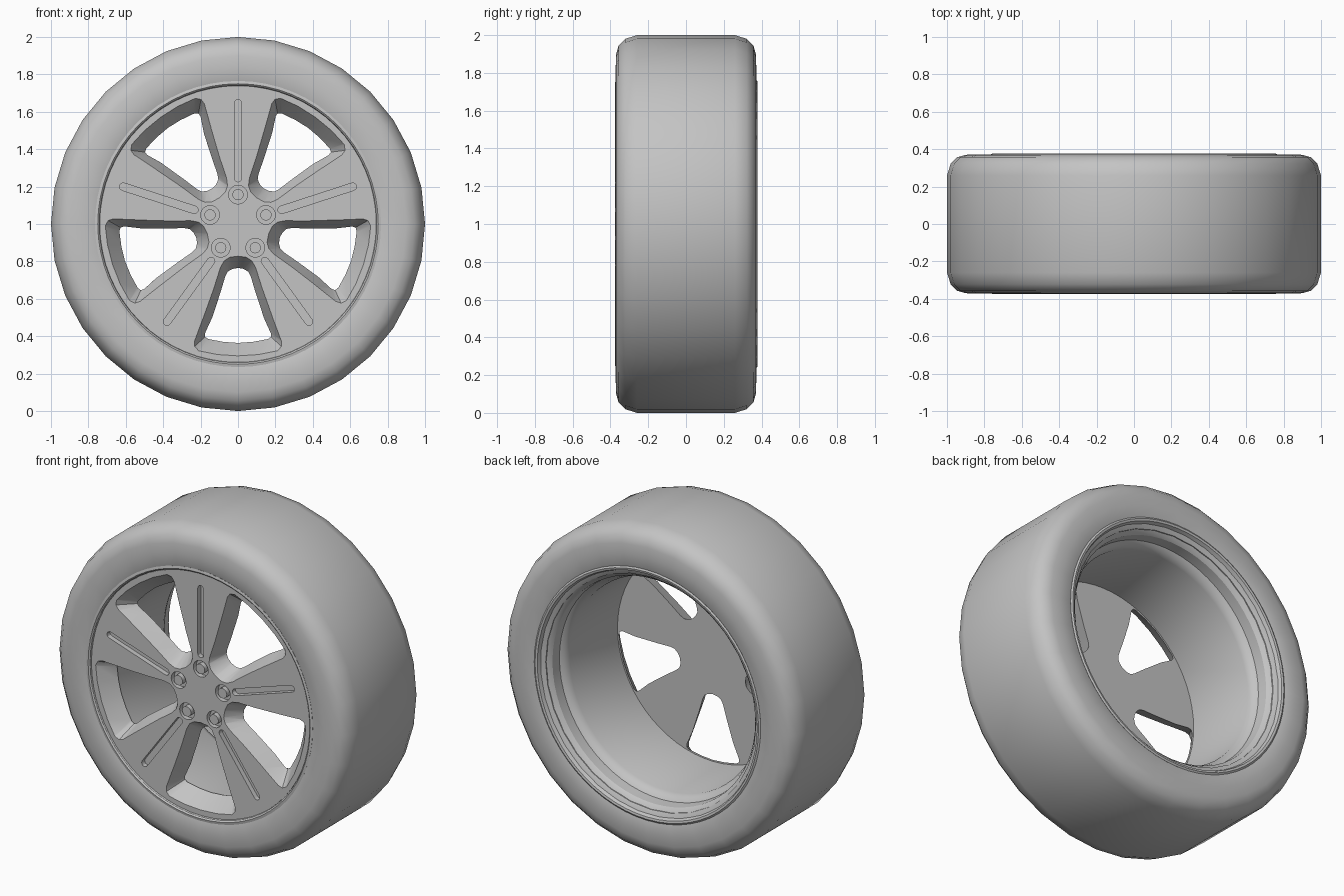
import bpy
import bmesh
from math import sin, cos, pi, radians
from mathutils import Vector, Matrix

if "Cube" in bpy.data.objects:
    bpy.data.objects.remove(bpy.data.objects["Cube"], do_unlink=True)

# One plain grey for the whole wheel
grey = bpy.data.materials.new("plain grey")
grey.use_nodes = True
GREY = (0.55, 0.55, 0.55, 1)
grey.diffuse_color = GREY
grey.node_tree.nodes["Principled BSDF"].inputs["Base Color"].default_value = GREY

HUB = Vector((0, 0, 1))
SPOKES = [radians(90 + 72 * k) for k in range(5)]
FACE_Y, BACK_Y = -0.36, -0.26


def finish(bm, name):
    bmesh.ops.recalc_face_normals(bm, faces=bm.faces)
    mesh = bpy.data.meshes.new(name)
    bm.to_mesh(mesh)
    bm.free()
    mesh.materials.append(grey)
    obj = bpy.data.objects.new(name, mesh)
    obj.location = HUB
    bpy.context.collection.objects.link(obj)
    return obj


def smooth(obj, angle=30):
    bpy.ops.object.select_all(action="DESELECT")
    obj.select_set(True)
    bpy.context.view_layer.objects.active = obj
    bpy.ops.object.shade_smooth_by_angle(angle=radians(angle))


def bridge(bm, a, b):
    for i in range(len(a)):
        j = (i + 1) % len(a)
        bm.faces.new((a[i], a[j], b[j], b[i]))


def lathe(name, profile, segments):
    """Turn a closed (radius, y) profile around the axle."""
    bm = bmesh.new()
    rings = []
    for s in range(segments):
        t = 2 * pi * s / segments
        rings.append([bm.verts.new((r * cos(t), y, r * sin(t))) for r, y in profile])
    for s in range(segments):
        bridge(bm, rings[s], rings[(s + 1) % segments])
    return finish(bm, name)


def prism(bm, front, back, y0, y1, angle):
    """Loft two (side, radius) outlines along y, pointing outward at an angle."""
    out = Vector((cos(angle), 0, sin(angle)))
    side = Vector((sin(angle), 0, -cos(angle)))
    loops = []
    for outline, y in ((front, y0), (back, y1)):
        loops.append([bm.verts.new(out * r + side * u + Vector((0, y, 0)))
                      for u, r in outline])
    bridge(bm, *loops)
    bm.faces.new(loops[0])
    bm.faces.new(loops[1])


def mirrored(half):
    return half + [(-u, r) for u, r in reversed(half) if u > 0]


def circle(radius, centre, n):
    return [(radius * cos(2 * pi * i / n), centre + radius * sin(2 * pi * i / n))
            for i in range(n)]


def slot(width, r0, r1, n=6):
    top = [(width * cos(pi * i / n), r1 + width * sin(pi * i / n)) for i in range(n + 1)]
    return top + [(-u, r0 + r1 - r) for u, r in top]


# Tyre: flat tread, rounded shoulders, plain sidewalls
half_tyre = [(0.71, 0.34), (0.765, 0.37), (0.84, 0.372), (0.90, 0.37),
             (0.945, 0.357), (0.98, 0.322), (1.0, 0.26)]
smooth(lathe("tyre", half_tyre + [(r, -y) for r, y in reversed(half_tyre)], 32))

# Rim: front lip, barrel and stepped rear lip
rim_profile = [
    (0.735, -0.34), (0.742, -0.368), (0.75, -0.375), (0.765, -0.372),
    (0.74, -0.3), (0.72, 0.3), (0.765, 0.372), (0.755, 0.378), (0.742, 0.375),
    (0.73, 0.345), (0.70, 0.33), (0.685, 0.31), (0.68, 0.25), (0.66, 0.235),
    (0.645, 0.2), (0.645, -0.265), (0.735, -0.265)]
smooth(lathe("rim", rim_profile, 64))

# Spoked face: a solid disc that the openings are cut from
bm = bmesh.new()
disc = circle(0.738, 0, 64)
prism(bm, disc, disc, FACE_Y, BACK_Y, 0)
spokes = finish(bm, "spoked_face")

# Cutters: tapered windows, spoke grooves and nut pockets
window_front = mirrored([(0, 0.172), (0.045, 0.178), (0.075, 0.198), (0.095, 0.235),
                         (0.128, 0.34), (0.185, 0.5), (0.232, 0.625), (0.232, 0.655),
                         (0.21, 0.678), (0.11, 0.698), (0, 0.705)])
window_back = mirrored([(0, 0.235), (0.03, 0.24), (0.055, 0.255), (0.068, 0.28),
                        (0.095, 0.37), (0.138, 0.5), (0.176, 0.585), (0.176, 0.603),
                        (0.16, 0.615), (0.08, 0.63), (0, 0.636)])
pocket = circle(0.05, 0.157, 20)
groove = slot(0.02, 0.245, 0.645)


def stretch(a, b, k):
    return [(u + (u - p) * k, r + (r - q) * k) for (u, r), (p, q) in zip(a, b)]


bm = bmesh.new()
k = 0.1
extra = (BACK_Y - FACE_Y) * k
for angle in SPOKES:
    prism(bm, stretch(window_front, window_back, k), stretch(window_back, window_front, k),
          FACE_Y - extra, BACK_Y + extra, angle + pi)
    prism(bm, groove, groove, FACE_Y - 0.02, FACE_Y + 0.03, angle)
    prism(bm, pocket, pocket, FACE_Y - 0.02, FACE_Y + 0.03, angle)
cutter = finish(bm, "cutter")
cutter.hide_render = True

cut = spokes.modifiers.new("openings", "BOOLEAN")
cut.operation = "DIFFERENCE"
cut.solver = "EXACT"
cut.object = cutter
bpy.ops.object.select_all(action="DESELECT")
spokes.select_set(True)
bpy.context.view_layer.objects.active = spokes
bpy.ops.object.modifier_apply(modifier=cut.name)
bpy.data.objects.remove(cutter, do_unlink=True)
smooth(spokes)

# Wheel nuts sitting in their pockets
bm = bmesh.new()
for angle in SPOKES:
    prism(bm, circle(0.03, 0.157, 16), circle(0.03, 0.157, 16),
          FACE_Y - 0.004, FACE_Y + 0.04, angle)
smooth(finish(bm, "wheel_nuts"))
